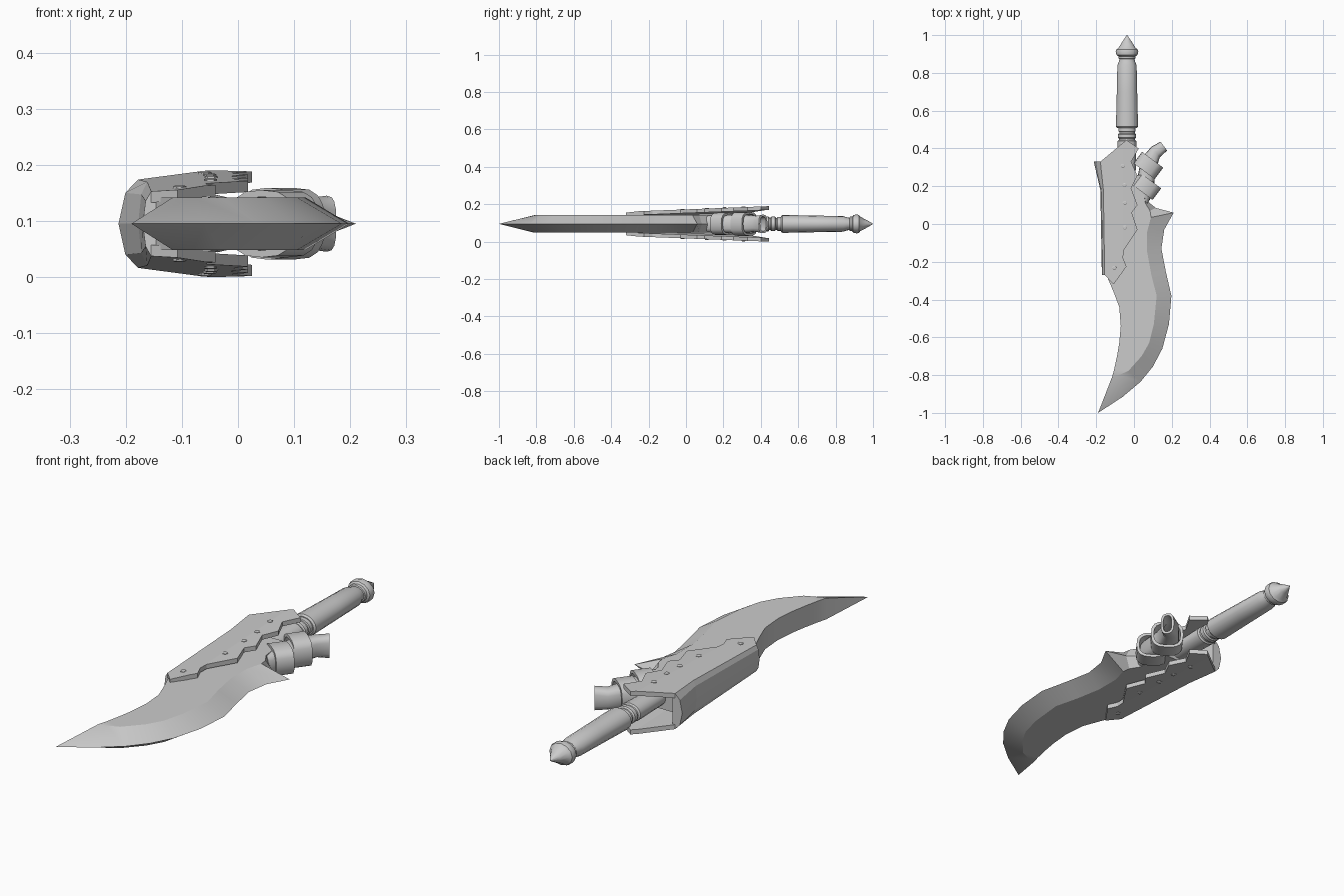
import bpy, bmesh, math
from mathutils import Vector

if "Cube" in bpy.data.objects:
    bpy.data.objects.remove(bpy.data.objects["Cube"])

ZC = 0.095  # height of the middle plane
grey = bpy.data.materials.new("plain_grey")
grey.use_nodes = True
grey.diffuse_color = (0.6, 0.6, 0.6, 1)
bsdf = grey.node_tree.nodes["Principled BSDF"]
bsdf.inputs["Base Color"].default_value = (0.6, 0.6, 0.6, 1)
bsdf.inputs["Roughness"].default_value = 0.6


def finish(bm, name, smooth=None, mirror=False):
    """Turn a bmesh into an object lying on the middle plane."""
    bmesh.ops.recalc_face_normals(bm, faces=bm.faces[:])
    mesh = bpy.data.meshes.new(name)
    bm.to_mesh(mesh)
    bm.free()
    mesh.materials.append(grey)
    ob = bpy.data.objects.new(name, mesh)
    ob.location.z = ZC
    bpy.context.collection.objects.link(ob)
    if mirror:
        mod = ob.modifiers.new("Mirror", 'MIRROR')
        mod.use_axis = (False, False, True)
        mod.use_mirror_merge = False
    if smooth:
        bpy.ops.object.select_all(action='DESELECT')
        ob.select_set(True)
        bpy.context.view_layer.objects.active = ob
        bpy.ops.object.shade_smooth_by_angle(angle=math.radians(smooth))


def loft(bm, rings, caps=True, loop=False):
    """Skin a list of closed rings of points and return their vertices."""
    rows = [[bm.verts.new(p) for p in r] for r in rings]
    pairs = list(zip(rows, rows[1:])) + ([(rows[-1], rows[0])] if loop else [])
    n = len(rows[0])
    for a, b in pairs:
        for i in range(n):
            j = (i + 1) % n
            bm.faces.new((a[i], a[j], b[j], b[i]))
    if caps and not loop:
        bm.faces.new(rows[0])
        bm.faces.new(rows[-1])
    return rows


# Blade: spine, bevel ridge and cutting edge at each station from tip to root
T = 0.047
stations = [
    ((-.116, -.81), (-.08, -.80), (-.06, -.915)),
    ((-.105, -.77), (-.03, -.778), (.035, -.835)),
    ((-.09, -.70), (.04, -.70), (.10, -.755)),
    ((-.078, -.63), (.08, -.63), (.15, -.66)),
    ((-.07, -.54), (.105, -.53), (.185, -.53)),
    ((-.078, -.44), (.12, -.38), (.198, -.38)),
    ((-.108, -.36), (.092, -.27), (.168, -.25)),
    ((-.15, -.26), (.07, -.15), (.145, -.13)),
    ((-.15, -.10), (.07, -.04), (.16, -.03)),
    ((-.15, .02), (.09, .035), (.21, .06)),
    ((-.15, .08), (.085, .07), (.115, .085)),
    ((-.15, .14), (.06, .11), (.072, .12)),
    ((-.15, .26), (.04, .26), (.055, .26)),
]
bm = bmesh.new()
rows = loft(bm, [[(*s, T), (*r, T), (*e, 0), (*r, -T), (*s, -T)] for s, r, e in stations],
            caps=False)
tip = bm.verts.new((-.19, -1, 0))
for i in range(5):
    bm.faces.new((tip, rows[0][i], rows[0][(i + 1) % 5]))
bm.faces.new(rows[-1])
finish(bm, "blade", 18)


# Guard plates: saw-toothed outline, flaring away from the blade near the grip
def plate_height(x, y):
    return .066 + .029 * (y + .3) / .745 - .1 * max(0, -x - .06)


outline = [(-.04, .445), (.025, .40), (-.015, .33), (.018, .255), (-.015, .19),
           (.018, .10), (-.012, .06), (.018, -.03), (-.055, -.14), (-.058, -.18),
           (-.04, -.225), (-.108, -.32), (-.155, -.27), (-.162, .18), (-.178, .33)]
bm = bmesh.new()
bm.faces.new([bm.verts.new((x, y, 0)) for x, y in outline])
bmesh.ops.bisect_plane(bm, geom=bm.verts[:] + bm.edges[:] + bm.faces[:],
                       plane_co=(-.06, 0, 0), plane_no=(1, 0, 0))
lower = bm.verts[:]
top = bmesh.ops.extrude_face_region(bm, geom=bm.faces[:], use_keep_orig=True)["geom"]
upper = [g for g in top if isinstance(g, bmesh.types.BMVert)]
for v in upper:
    v.co.z = plate_height(v.co.x, v.co.y)
for v in lower:
    v.co.z = plate_height(v.co.x, v.co.y) - .02
bmesh.ops.triangulate(bm, faces=bm.faces[:])
finish(bm, "guard_plates", mirror=True)

# Guard back wall: chamfered rail joining both plates
bm = bmesh.new()
rings = []
for y, x, c in ((-.27, -.17, .015), (.18, -.178, .016), (.33, -.213, .035)):
    h = plate_height(x + c, y)
    half = [(x + c + .012, h - .012), (x + c, h), (x + c * .35, h * .7)]
    sec = half + [(x, 0)] + [(p, -q) for p, q in reversed(half)]
    rings.append([(p, y, q) for p, q in sec])
loft(bm, rings)
finish(bm, "guard_wall")

# Rivets: small six-sided studs along the toothed side
bm = bmesh.new()
for x, y in ((-.104, -.232), (-.049, -.019), (-.048, .112), (-.05, .206), (-.059, .308)):
    z = plate_height(x, y)
    loft(bm, [[(x + r * math.cos(i * math.pi / 3), y + r * math.sin(i * math.pi / 3), z + dz)
               for i in range(6)] for r, dz in ((.012, -.006), (.012, .002), (.008, .004))])
finish(bm, "rivets", mirror=True)


# Hollow oval sleeves: straps round the blade root and the tube they hold
def oval(center, axis, half_len, half_z, n=16, power=.7):
    ax = Vector((axis[0], axis[1], 0)).normalized()
    side = Vector((ax.y, -ax.x, 0))
    pts = []
    for i in range(n):
        a = 2 * math.pi * i / n
        c, s = math.cos(a), math.sin(a)
        u = math.copysign(abs(c) ** power, c) * half_len
        w = math.copysign(abs(s) ** power, s) * half_z
        pts.append(Vector((center[0], center[1], 0)) + side * u + Vector((0, 0, w)))
    return pts


def sleeve(name, sections, wall):
    outer = [oval(*s) for s in sections]
    inner = [oval(c, a, l - wall, z - wall) for c, a, l, z in reversed(sections)]
    bm = bmesh.new()
    loft(bm, outer + inner, loop=True)
    finish(bm, name, 40)


AX = (.6, .8)
for name, (cx, cy), hz in (("strap_front", (.065, .20), .060), ("strap_rear", (.076, .31), .064)):
    sleeve(name, [((cx + AX[0] * d, cy + AX[1] * d), AX, .07, hz) for d in (-.038, .038)], .012)
sleeve("root_tube", [((.045, .12), (.4, .9), .03, .046), ((.06, .20), AX, .055, .048),
                     ((.075, .31), (.7, .7), .052, .05), ((.115, .382), (.8, .6), .036, .044),
                     ((.158, .412), (.8, .6), .029, .05)], .01)


# Handle parts: turned profiles along y, slightly flattened
def turned(name, profile, flat, seg=16):
    bm = bmesh.new()
    loft(bm, [[(-.037 + r * math.cos(2 * math.pi * i / seg), y,
                flat * r * math.sin(2 * math.pi * i / seg)) for i in range(seg)]
              for y, r in profile])
    finish(bm, name, 35)


turned("handle_neck", [(.24, .045), (.42, .05), (.44, .05), (.445, .042), (.452, .042),
                       (.457, .048), (.475, .048), (.48, .041), (.487, .041),
                       (.49, .046), (.515, .046)], .8)
turned("grip", [(.508, .05), (.515, .058), (.535, .058), (.70, .054), (.84, .051),
                (.862, .042), (.885, .038)], .82)
turned("pommel", [(.872, .036), (.876, .045), (.888, .046), (.894, .055), (.912, .06),
                  (.925, .056), (.932, .045), (.965, .025), (1.0, .001)], .85, 12)
